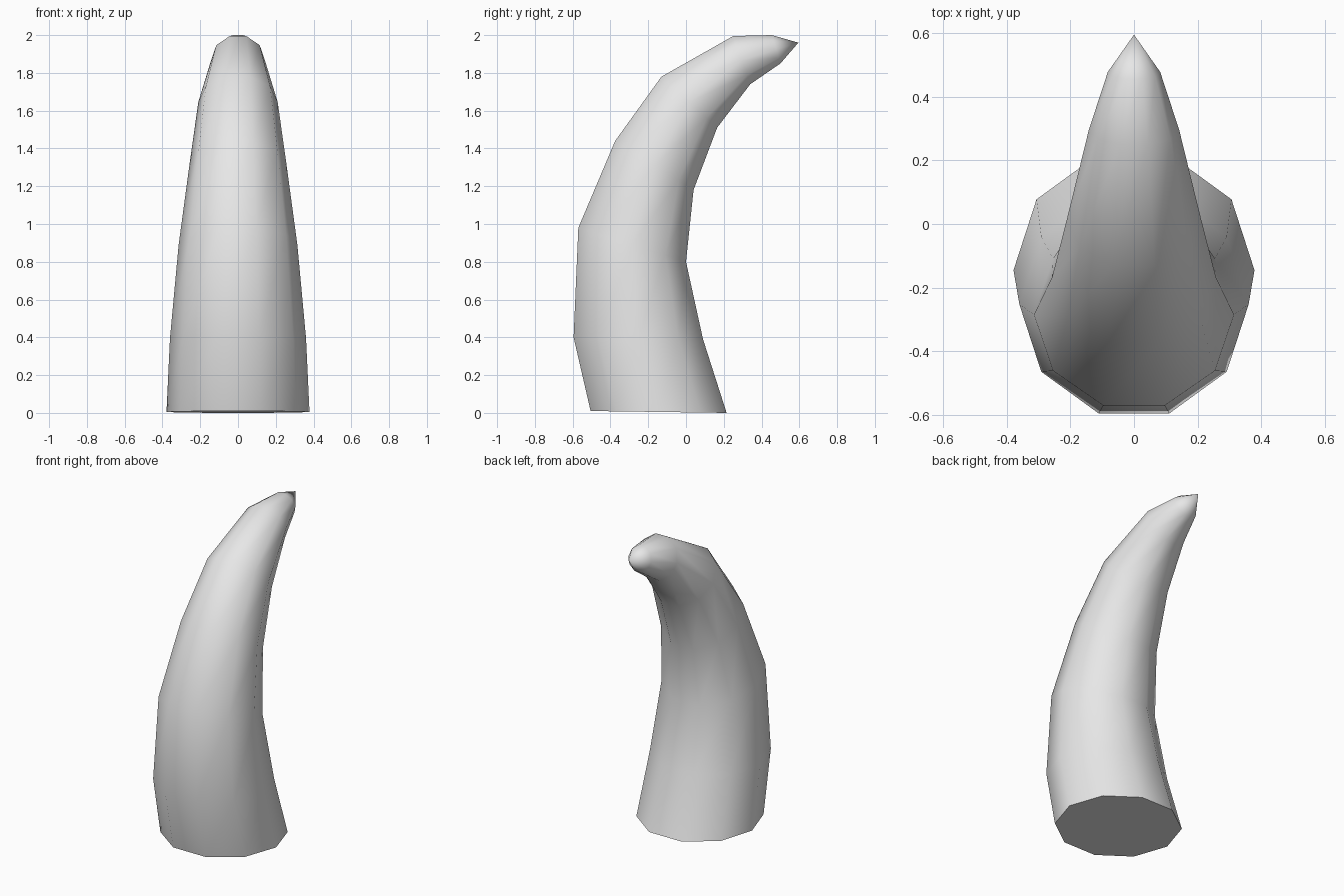
import bpy
import bmesh
import math
from mathutils import Vector

cube = bpy.data.objects.get("Cube")
if cube:
    bpy.data.objects.remove(cube, do_unlink=True)

SIDES = 10
STEP = 2 * math.pi / SIDES

# Outer and inner edge of each ring along the bend, as (y, z) pairs
RINGS = [
    ((-0.505, 0.01), (0.215, 0.0)),
    ((-0.595, 0.40), (0.09, 0.39)),
    ((-0.57, 0.98), (0.0, 0.80)),
    ((-0.375, 1.44), (0.04, 1.18)),
    ((-0.13, 1.78), (0.165, 1.51)),
    ((0.25, 1.995), (0.34, 1.74)),
    ((0.455, 2.0), (0.5, 1.85)),
]
TIP = (0, 0.595, 1.96)


def add_ring(bm, outer, inner):
    """Regular polygon with flat edges on the outer and inner side."""
    a, b = Vector((0, *outer)), Vector((0, *inner))
    centre = (a + b) / 2
    radius = (b - a).length / 2 / math.cos(STEP / 2)
    across = (a - b).normalized()
    side = Vector((1, 0, 0))
    return [bm.verts.new(centre + radius * (math.cos(t) * across + math.sin(t) * side))
            for t in ((i + 0.5) * STEP for i in range(SIDES))]


bm = bmesh.new()
rings = [add_ring(bm, *r) for r in RINGS]

# Curved sides
for low, high in zip(rings, rings[1:]):
    for i in range(SIDES):
        j = (i + 1) % SIDES
        bm.faces.new((low[i], low[j], high[j], high[i]))

# Pointed tip
tip = bm.verts.new(TIP)
for i in range(SIDES):
    bm.faces.new((rings[-1][i], rings[-1][(i + 1) % SIDES], tip))
for face in bm.faces:
    face.smooth = True

# Flat base with a sharp rim
base = bm.faces.new(rings[0])
for edge in base.edges:
    edge.smooth = False
bmesh.ops.recalc_face_normals(bm, faces=bm.faces[:])

mesh = bpy.data.meshes.new("horn")
bm.to_mesh(mesh)
bm.free()

# Plain grey material
grey = bpy.data.materials.new("light grey")
grey.use_nodes = True
colour = (0.8, 0.8, 0.8, 1)
grey.diffuse_color = colour
for node in grey.node_tree.nodes:
    if node.type == "BSDF_PRINCIPLED":
        node.inputs["Base Color"].default_value = colour
mesh.materials.append(grey)

horn = bpy.data.objects.new("horn", mesh)
bpy.context.collection.objects.link(horn)
